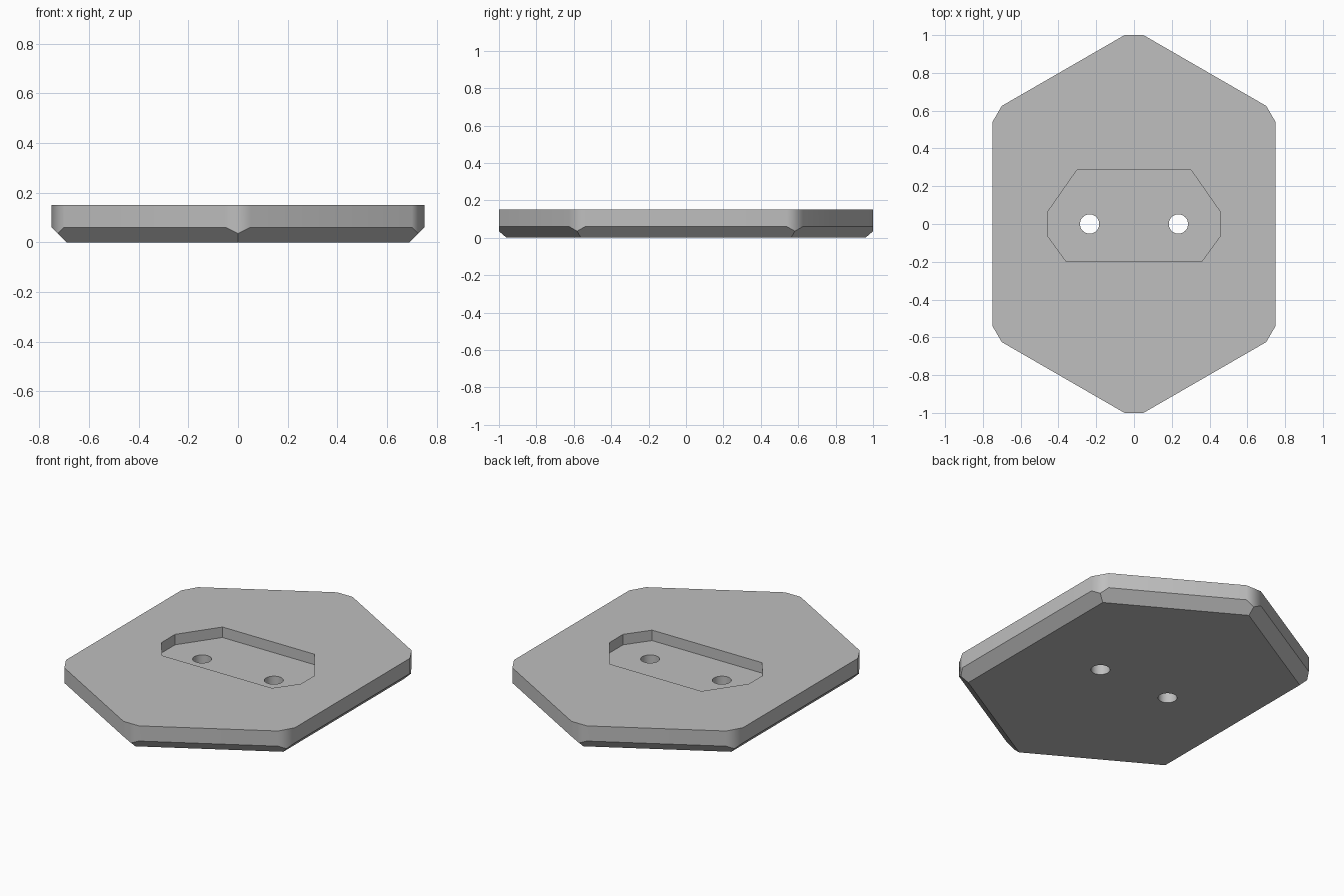
import bpy
import bmesh
from math import cos, sin, pi, radians
from mathutils import Vector

HEIGHT, CHAMFER = 0.15, 0.06
POCKET_FLOOR = 0.088

cube = bpy.data.objects.get("Cube")
if cube:
    bpy.data.objects.remove(cube, do_unlink=True)

grey = bpy.data.materials.new("mid grey")
grey.use_nodes = True
grey.diffuse_color = (0.52, 0.52, 0.52, 1)
grey.node_tree.nodes["Principled BSDF"].inputs["Base Color"].default_value = grey.diffuse_color


def loft(bm, rings):
    """Closed solid through a stack of (outline, z) rings, bottom to top."""
    loops = [[bm.verts.new((x, y, z)) for x, y in outline] for outline, z in rings]
    for low, high in zip(loops, loops[1:]):
        for i in range(len(low)):
            j = (i + 1) % len(low)
            bm.faces.new((low[i], low[j], high[j], high[i]))
    bm.faces.new(loops[0][::-1])
    bm.faces.new(loops[-1])


def make_object(bm, name):
    bmesh.ops.recalc_face_normals(bm, faces=bm.faces)
    mesh = bpy.data.meshes.new(name)
    bm.to_mesh(mesh)
    bm.free()
    mesh.materials.append(grey)
    obj = bpy.data.objects.new(name, mesh)
    bpy.context.collection.objects.link(obj)
    return obj


def hexagon(inset):
    """Pointed hexagon whose sloping sides run at 30 degrees."""
    x = 0.75 - inset
    tip = 1.029 - inset / cos(pi / 6)
    side = tip - x * 0.577
    return [(0, -tip), (x, -side), (x, side), (0, tip), (-x, side), (-x, -side)]


# Plate with a chamfered lower rim
bm = bmesh.new()
loft(bm, [(hexagon(CHAMFER), 0), (hexagon(0), CHAMFER), (hexagon(0), HEIGHT)])

# Trim the six upright corners
for degrees, reach in ((30, 0.919), (90, 1), (150, 0.919), (210, 0.919), (270, 1), (330, 0.919)):
    normal = Vector((cos(radians(degrees)), sin(radians(degrees)), 0))
    geom = bm.verts[:] + bm.edges[:] + bm.faces[:]
    cut = bmesh.ops.bisect_plane(bm, geom=geom, plane_co=normal * reach,
                                 plane_no=normal, clear_outer=True)
    rim = [e for e in cut["geom_cut"] if isinstance(e, bmesh.types.BMEdge)]
    bmesh.ops.contextual_create(bm, geom=rim)
plate = make_object(bm, "mounting_plate")

# Pocket cutter
half = [(0.36, -0.197), (0.457, -0.064), (0.457, 0.064), (0.302, 0.286)]
outline = half + [(-x, y) for x, y in reversed(half)]
bm = bmesh.new()
loft(bm, [(outline, POCKET_FLOOR), (outline, HEIGHT + 0.1)])
cutters = [make_object(bm, "pocket_cutter")]

# Screw hole cutters
for side in (-1, 1):
    circle = [(side * 0.235 + 0.051 * cos(a * pi / 24), 0.051 * sin(a * pi / 24)) for a in range(48)]
    bm = bmesh.new()
    loft(bm, [(circle, -0.1), (circle, HEIGHT + 0.05)])
    cutters.append(make_object(bm, "screw_hole_cutter"))

# Cut the pocket and holes
bpy.ops.object.select_all(action="DESELECT")
bpy.context.view_layer.objects.active = plate
plate.select_set(True)
for cutter in cutters:
    boolean = plate.modifiers.new(cutter.name, "BOOLEAN")
    boolean.operation = "DIFFERENCE"
    boolean.solver = "EXACT"
    boolean.object = cutter
    bpy.ops.object.modifier_apply(modifier=boolean.name)
    bpy.data.objects.remove(cutter, do_unlink=True)

# Soft upright corners, crisp rims
bpy.ops.object.shade_smooth_by_angle(angle=radians(33))
weighted = plate.modifiers.new("weighted_normals", "WEIGHTED_NORMAL")
weighted.keep_sharp = True
